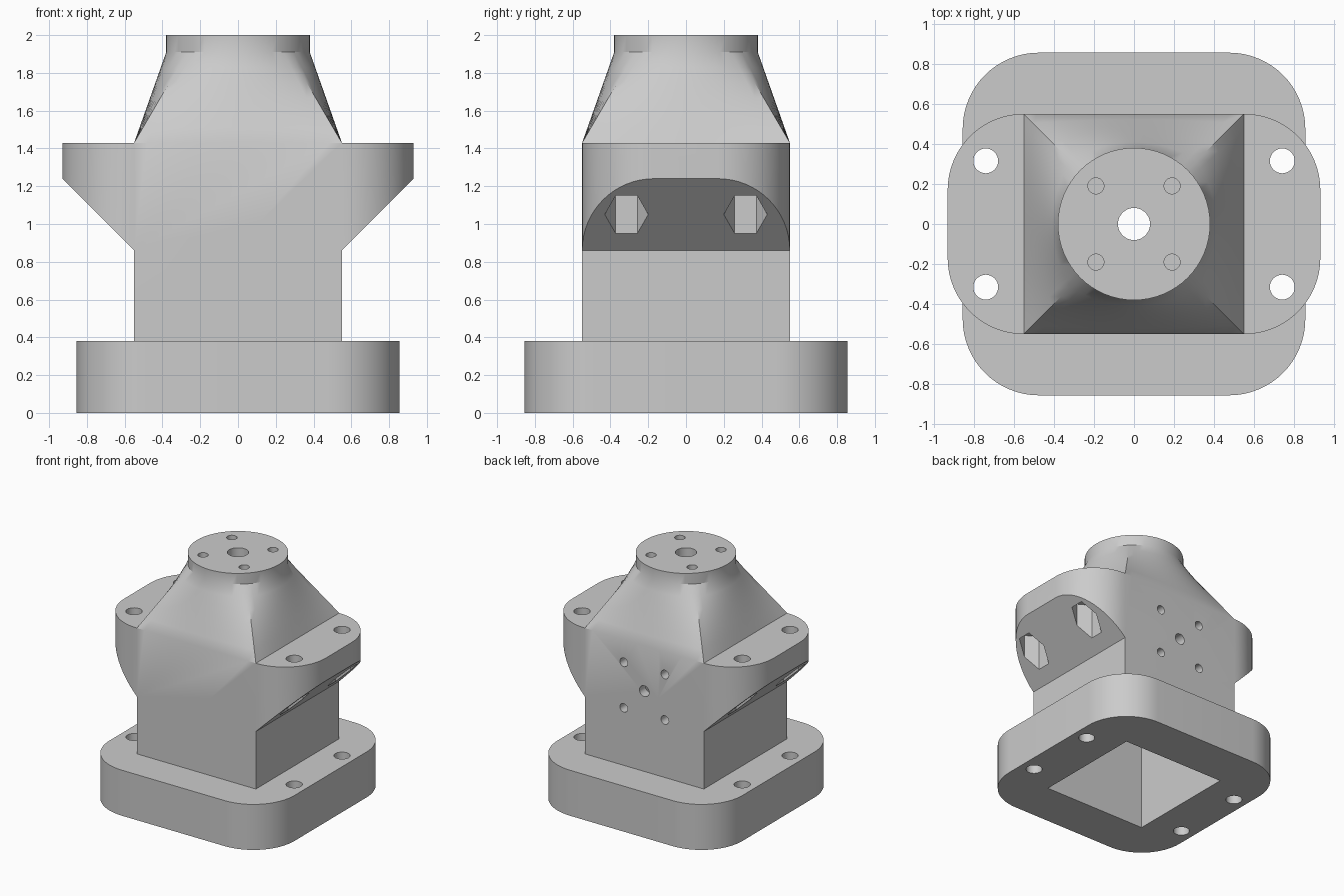
import bpy, bmesh, math
from mathutils import Vector

if "Cube" in bpy.data.objects:
    bpy.data.objects.remove(bpy.data.objects["Cube"])

grey = bpy.data.materials.new("grey")
grey.diffuse_color = (0.6, 0.6, 0.6, 1)
grey.use_nodes = True
grey.node_tree.nodes["Principled BSDF"].inputs["Base Color"].default_value = grey.diffuse_color

BODY, CAVITY = 0.55, 0.47          # half widths of tower and its hollow
SHOULDER, NECK, TOP = 1.43, 1.91, 2.0
BOLTS = [(sx * 0.74, sy * 0.315) for sx in (-1, 1) for sy in (-1, 1)]
SCREWS = [(sx * 0.19, sy * 0.19) for sx in (-1, 1) for sy in (-1, 1)]


def skin(name, rings):
    """Closed solid through a list of rings with equal point counts."""
    bm = bmesh.new()
    loops = [[bm.verts.new(p) for p in ring] for ring in rings]
    n = len(loops[0])
    for a, b in zip(loops, loops[1:]):
        for i in range(n):
            j = (i + 1) % n
            bm.faces.new((a[i], a[j], b[j], b[i]))
    bm.faces.new(loops[0][::-1])
    bm.faces.new(loops[-1])
    bmesh.ops.recalc_face_normals(bm, faces=bm.faces)
    me = bpy.data.meshes.new(name)
    bm.to_mesh(me)
    bm.free()
    me.materials.append(grey)
    ob = bpy.data.objects.new(name, me)
    bpy.context.collection.objects.link(ob)
    return ob


def prism(name, outline, z0, z1):
    return skin(name, [[(x, y, z) for x, y in outline] for z in (z0, z1)])


def rounded(hx, hy, r, n=16):
    pts = []
    for k, (sx, sy) in enumerate([(1, 1), (-1, 1), (-1, -1), (1, -1)]):
        for i in range(n + 1):
            a = math.pi / 2 * (k + i / n)
            pts.append((sx * (hx - r) + r * math.cos(a), sy * (hy - r) + r * math.sin(a)))
    return pts


def circle(r, n=32, cx=0, cy=0):
    return [(cx + r * math.cos(math.tau * i / n), cy + r * math.sin(math.tau * i / n))
            for i in range(n)]


def square_to_circle(half, r, z0, z1, n=16, steps=6):
    """Ruled rings blending a square into a circle."""
    sq, ci = [], []
    for k in range(4):
        for i in range(n):
            t, a = -1 + 2 * i / n, math.pi / 2 * (k - 0.5 + i / n)
            c, s = round(math.cos(k * math.pi / 2)), round(math.sin(k * math.pi / 2))
            sq.append(Vector((half * (c - s * t), half * (s + c * t), z0)))
            ci.append(Vector((r * math.cos(a), r * math.sin(a), z1)))
    return [[p.lerp(q, j / steps) for p, q in zip(sq, ci)] for j in range(steps + 1)]


def combine(target, tool, operation):
    mod = target.modifiers.new("combine", 'BOOLEAN')
    mod.operation, mod.solver, mod.object = operation, 'EXACT', tool
    bpy.context.view_layer.objects.active = target
    bpy.ops.object.modifier_apply(modifier=mod.name)
    bpy.data.objects.remove(tool)


# Tower with 45 degree flared flanges, rounded in plan
half = [(0.55, 0.2), (0.55, 0.86), (0.93, 1.24), (0.93, SHOULDER)]
profile = half + [(-x, z) for x, z in reversed(half)]
housing = skin("adapter_housing", [[(x, y, z) for x, z in profile] for y in (-BODY, BODY)])
combine(housing, prism("plan", rounded(0.93, BODY, 0.38), 0.1, 1.6), 'INTERSECT')

# Base plate
combine(housing, prism("base_plate", rounded(0.855, 0.855, 0.38), 0, 0.38), 'UNION')

# Neck blending from the square tower to a round mounting face
neck = square_to_circle(BODY, 0.38, SHOULDER, NECK)
neck.append([(p.x, p.y, TOP) for p in neck[-1]])
combine(housing, skin("neck", neck), 'UNION')

# Hollow interior, narrowing to the centre bore
hollow = square_to_circle(CAVITY, 0.08, SHOULDER, NECK - 0.03)
hollow.insert(0, [(p.x, p.y, -0.1) for p in hollow[0]])
hollow.append([(p.x, p.y, TOP + 0.1) for p in hollow[-1]])
combine(housing, skin("hollow", hollow), 'DIFFERENCE')

# Bolt holes through flange and base, with hexagonal nut pockets under the flange
for x, y in BOLTS:
    combine(housing, prism("bolt_hole", circle(0.062, 32, x, y), -0.1, 1.6), 'DIFFERENCE')
    hexagon = [(x + b, y + a) for a, b in circle(0.115, 6)]
    combine(housing, prism("nut_pocket", hexagon, 0.8, 1.24), 'DIFFERENCE')

# Blind screw holes in the mounting face
for x, y in SCREWS:
    combine(housing, prism("screw_hole", circle(0.04, 24, x, y), NECK, 2.1), 'DIFFERENCE')

# Screw pattern through the back wall
for x, z, r in [(0, 0, 0.045)] + [(x, z, 0.036) for x, z in SCREWS]:
    ring = circle(r, 24, x, 1.05 + z)
    hole = skin("back_hole", [[(a, y, b) for a, b in ring] for y in (0.4, 0.7)])
    combine(housing, hole, 'DIFFERENCE')

housing.select_set(True)
bpy.context.view_layer.objects.active = housing
bpy.ops.object.shade_smooth_by_angle(angle=math.radians(30))
